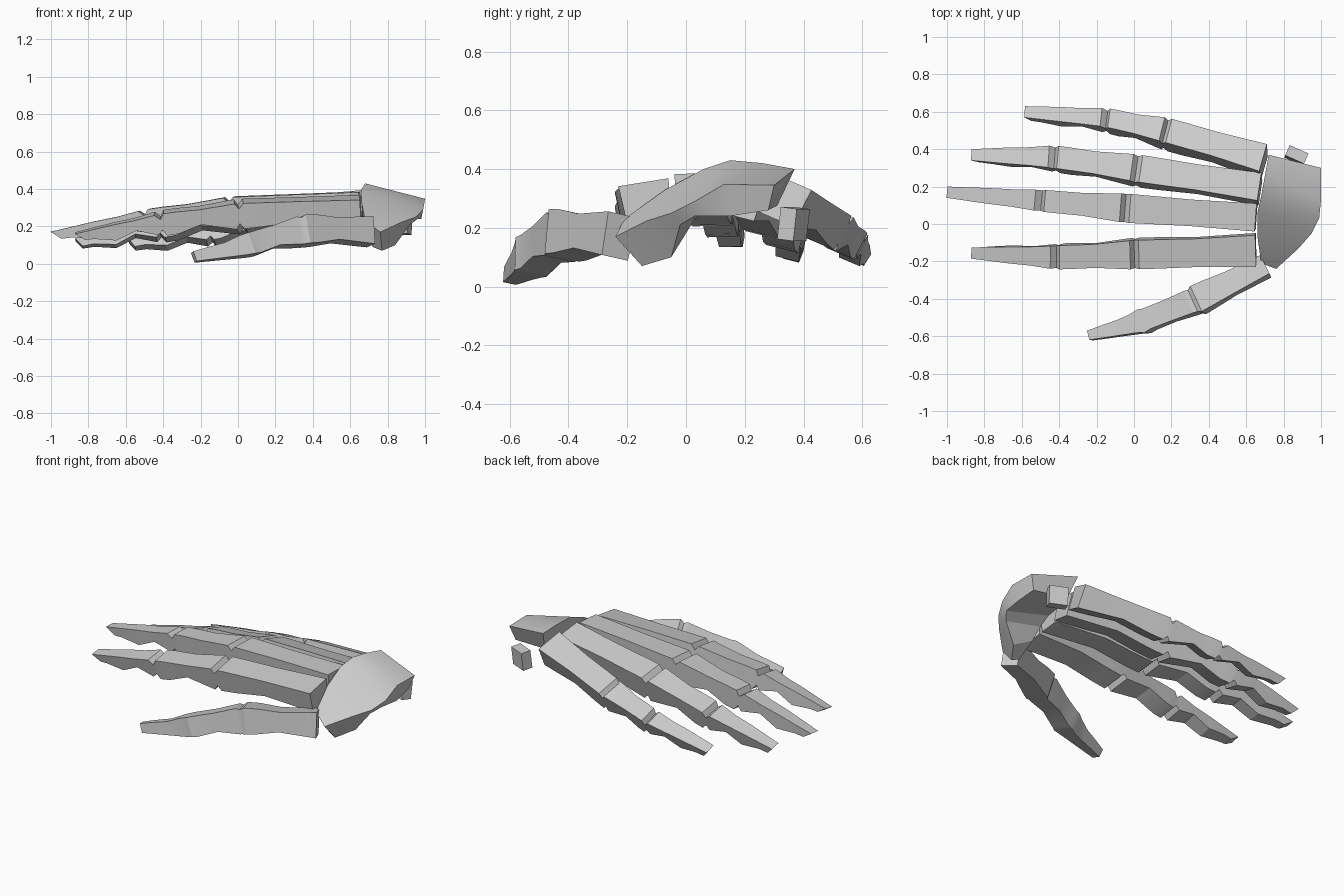
import bpy, bmesh, math
from mathutils import Vector, Matrix


def loft(name, sections):
    """Skin equal-length cross-sections into a closed solid with crisp edges."""
    bm = bmesh.new()
    rings = [[bm.verts.new(p) for p in s] for s in sections]
    n = len(rings[0])
    for a, b in zip(rings, rings[1:]):
        for i in range(n):
            j = (i + 1) % n
            bm.faces.new((a[i], a[j], b[j], b[i]))
    bm.faces.new(rings[0])
    bm.faces.new(rings[-1])
    bmesh.ops.recalc_face_normals(bm, faces=bm.faces)
    me = bpy.data.meshes.new(name)
    bm.to_mesh(me)
    bm.free()
    me.shade_smooth()
    me.set_sharp_from_angle(angle=math.radians(25))
    ob = bpy.data.objects.new(name, me)
    bpy.context.collection.objects.link(ob)
    return ob


# Bone profiles: position along the keys, width scale, depth scale, dip of top
FINGER = [
    (0, 1, 1, 0), (0.5, .93, .78, 0), (0.8, .98, .95, 0), (0.96, 1, 1, 0),
    (1.0, .97, .8, .03), (1.05, 1, 1, 0), (1.5, .9, .68, .006), (1.8, .97, .97, 0),
    (1.95, 1, 1, 0), (2.0, .95, .75, .03), (2.06, 1, .95, 0), (2.3, .95, .62, .004),
    (2.55, 1, 1.1, 0), (2.8, 1, .85, 0), (3, 1, 1, 0),
]
THUMB = [
    (0, 1, 1, 0), (0.5, .95, .85, .012), (0.8, 1, .97, 0), (0.97, 1, 1, 0),
    (1.03, .85, 1, .012), (1.1, .87, 1, 0), (1.5, .9, .85, .004), (1.85, 1, 1, 0),
    (1.95, 1.15, 1, 0), (2.1, 1, 1, 0), (2.4, .97, 1, .01), (2.7, 1, 1, .004), (3, 1, 1, 0),
]


def sample(keys, t):
    i = min(max(int(t), 0), len(keys) - 2)
    return Vector(keys[i]).lerp(Vector(keys[i + 1]), t - i)


def finger(name, roll, keys, profile=FINGER, slant=1.0):
    """keys: base, knuckle, joint, tip as (x, y, top z, width, depth)."""
    sections = []
    for t, ws, ds, dip in profile:
        k = sample(keys, t)
        c = Vector(k[:3])
        tan = (Vector(sample(keys, min(t + .2, 3))[:3])
               - Vector(sample(keys, max(t - .2, 0))[:3])).normalized()
        side = Vector((tan.y, -tan.x, 0)).normalized()   # points to +y
        side.z = roll
        down = side.cross(tan).normalized()
        if down.z > 0:
            down = -down
        half = side * k[3] * ws / 2
        top = c + down * dip
        bottom = c + down * k[4] * ds
        if t == 3:                                       # slanted fingertip
            bottom -= tan * k[4] * slant
        sections.append([top - half, top + half, bottom + half * .9, bottom - half * .9])
    return loft(name, sections)


# Four fingers and the thumb
finger("index_finger", .16, [
    (.65, -.145, .355, .17, .13), (0, -.165, .335, .155, .14),
    (-.42, -.18, .275, .125, .12), (-.87, -.155, .165, .06, .045)])
finger("middle_finger", .03, [
    (.65, .035, .385, .15, .14), (-.05, .085, .358, .155, .15),
    (-.5, .125, .29, .115, .125), (-1.0, .17, .172, .06, .05)])
finger("ring_finger", -.25, [
    (.67, .2, .375, .15, .14), (.01, .3, .32, .145, .15),
    (-.43, .36, .24, .12, .12), (-.87, .37, .128, .06, .05)], slant=.6)
finger("little_finger", -.42, [
    (.69, .355, .36, .15, .14), (.165, .505, .265, .13, .13),
    (-.15, .57, .2, .1, .1), (-.585, .6, .122, .06, .05)], slant=.6)
finger("thumb", -.2, [
    (.7, -.215, .245, .11, .15), (.32, -.405, .25, .15, .155),
    (.02, -.525, .15, .11, .115), (-.245, -.595, .062, .05, .055)], THUMB, slant=0)

# Arched wrist block, lofted from the thumb side to the little finger side
loft("wrist_block", [
    [(.68, -.21, .23), (.76, -.24, .17), (.77, -.15, .07), (.72, -.14, .09)],
    [(.66, -.07, .33), (.88, -.13, .225), (.84, -.05, .1), (.71, -.04, .17)],
    [(.66, .06, .4), (.95, -.05, .25), (.92, -.02, .21), (.71, .03, .23)],
    [(.68, .15, .43), (.99, .03, .29), (.96, .03, .24), (.71, .1, .27)],
    [(.7, .26, .42), (1, .13, .348), (.98, .15, .24), (.72, .2, .275)],
    [(.72, .37, .4), (1, .3, .345), (.97, .28, .26), (.75, .31, .275)]])

# Small loose wrist bone
h = Matrix.Translation((.868, .366, .213)) @ Matrix.Rotation(-.42, 4, 'Z') @ Matrix.Rotation(-.12, 4, 'X')
loft("wrist_pebble", [[h @ Vector((x * .055, y * .03, z * .055))
                       for x, y in ((-1, -1), (1, -1), (1, 1), (-1, 1))] for z in (-1, 1)])
